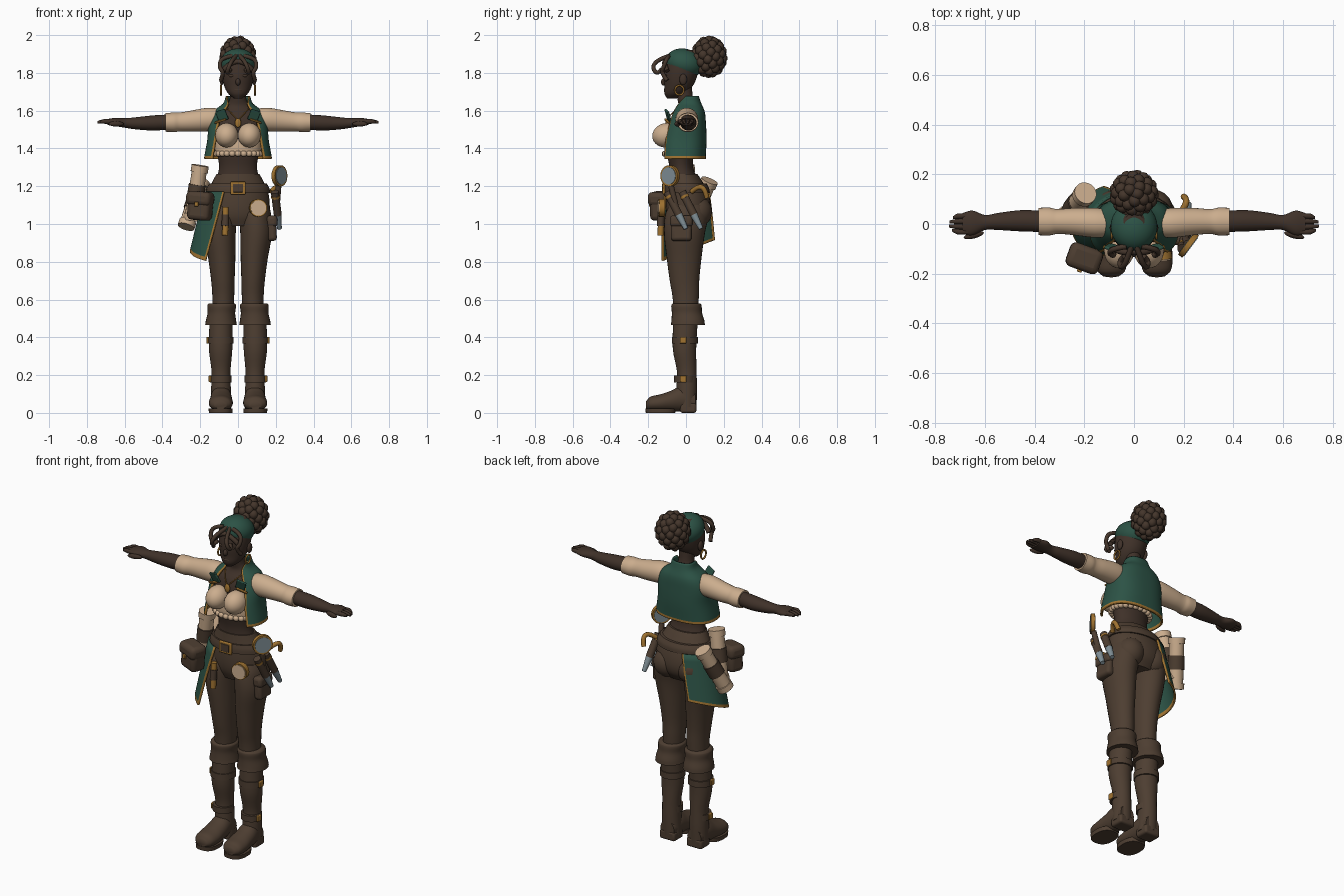
import bpy, bmesh, math
from mathutils import Vector

if "Cube" in bpy.data.objects:
    bpy.data.objects.remove(bpy.data.objects["Cube"])


def material(name, *rgb):
    mat = bpy.data.materials.new(name)
    mat.use_nodes = True
    mat.diffuse_color = (*rgb, 1)
    shader = next(n for n in mat.node_tree.nodes if n.type == 'BSDF_PRINCIPLED')
    shader.inputs["Base Color"].default_value = (*rgb, 1)
    shader.inputs["Roughness"].default_value = .9
    return mat


skin = material("dark skin", .05, .031, .022)
hair = material("dark hair", .058, .036, .024)
leather = material("brown leather", .075, .048, .031)
green = material("green cloth", .025, .085, .06)
cream = material("cream cloth", .6, .42, .27)
gold = material("gold", .35, .17, .03)
steel = material("grey steel", .22, .28, .31)


def finish(obj, name, mat, mirror=False, angle=50):
    obj.name = name
    if not obj.data.materials:
        obj.data.materials.append(mat)
    bpy.ops.object.select_all(action='DESELECT')
    obj.select_set(True)
    bpy.context.view_layer.objects.active = obj
    bpy.ops.object.shade_smooth_by_angle(angle=math.radians(angle))
    if mirror:
        obj.modifiers.new("Mirror", 'MIRROR')
    return obj


def smooth_rings(rings, steps):
    """Hermite interpolation of ring tuples along their first value."""
    rings = [Vector(r) for r in rings]
    last = len(rings) - 1
    slopes = []
    for i in range(last + 1):
        a, b = rings[max(i - 1, 0)], rings[min(i + 1, last)]
        slopes.append((b - a) / (b[0] - a[0]))
    out = []
    for i in range(last):
        p, q = rings[i], rings[i + 1]
        h = q[0] - p[0]
        for k in range(steps):
            u = k / steps
            w = 1 - u
            out.append(p * ((1 + 2 * u) * w * w) + slopes[i] * (h * u * w * w)
                       + q * (u * u * (3 - 2 * u)) - slopes[i + 1] * (h * u * u * w))
    return out + [rings[-1]]


def loft(name, mat, rings, axis='z', power=1, seg=28, mirror=False, trim=None, tilt=None):
    """Rings: position, two centre values, two radii and, when open, an arc in degrees."""
    steps = 4
    is_open = len(rings[0]) > 5
    bm = bmesh.new()
    grid = []
    for ring in smooth_rings(rings, steps):
        t, a, b, ra, rb = ring[:5]
        start, end = (math.radians(d) for d in (ring[5:] if is_open else (0, 360)))
        row = []
        for j in range(seg + is_open):
            th = start + (end - start) * j / seg
            s, c = (math.copysign(abs(f) ** power, f) for f in (math.sin(th), math.cos(th)))
            u, v = a + ra * s, b - rb * c
            co = Vector({'x': (t, u, v), 'y': (u, t, v), 'z': (u, v, t)}[axis])
            if tilt:
                co.z += tilt(co)
            row.append(bm.verts.new(co))
        grid.append(row)
    for i in range(len(grid) - 1):
        for j in range(seg):
            k = (j + 1) % len(grid[i])
            face = bm.faces.new((grid[i][j], grid[i][k], grid[i + 1][k], grid[i + 1][j]))
            if trim and (i < steps or j in (0, seg - 1)):
                face.material_index = 1
    if not is_open:
        bm.faces.new(grid[0])
        bm.faces.new(grid[-1])
    bmesh.ops.recalc_face_normals(bm, faces=bm.faces)
    mesh = bpy.data.meshes.new(name)
    bm.to_mesh(mesh)
    bm.free()
    obj = bpy.data.objects.new(name, mesh)
    bpy.context.collection.objects.link(obj)
    for m in (mat, trim):
        if m:
            mesh.materials.append(m)
    finish(obj, name, mat, mirror)
    if is_open:
        solid = obj.modifiers.new("Thickness", 'SOLIDIFY')
        solid.thickness, solid.offset = .01, 0
    return obj


def ball(name, mat, at, size, rot=(0, 0, 0), mirror=False, seg=20):
    bpy.ops.mesh.primitive_uv_sphere_add(segments=seg, ring_count=seg // 2, radius=1)
    obj = bpy.context.object
    place(obj, at, size, rot)
    return finish(obj, name, mat, mirror, 80)


def place(obj, at, size, rot):
    obj.location, obj.scale, obj.rotation_euler = at, size, rot
    bpy.ops.object.transform_apply(location=True, rotation=True, scale=True)


def box(name, mat, at, size, rot=(0, 0, 0), mirror=False, bevel=.012):
    bpy.ops.mesh.primitive_cube_add(size=1)
    obj = bpy.context.object
    place(obj, at, size, rot)
    mod = obj.modifiers.new("Soft edges", 'BEVEL')
    mod.width, mod.segments = bevel, 3
    return finish(obj, name, mat, mirror)


def rod(name, mat, start, end, radius, tip=None):
    start, end = Vector(start), Vector(end)
    way = end - start
    bpy.ops.mesh.primitive_cone_add(vertices=20, radius1=radius, depth=way.length,
                                    radius2=radius if tip is None else tip)
    obj = bpy.context.object
    place(obj, (start + end) / 2, (1, 1, 1), way.to_track_quat('Z', 'Y').to_euler())
    return finish(obj, name, mat)


def cord(name, mat, points, radius):
    data = bpy.data.curves.new(name, 'CURVE')
    data.dimensions, data.bevel_depth, data.bevel_resolution = '3D', radius, 2
    data.use_fill_caps = True
    line = data.splines.new('NURBS')
    line.points.add(len(points) - 1)
    for p, co in zip(line.points, points):
        p.co = (*co, 1)
    line.order_u, line.use_endpoint_u = 3, True
    data.materials.append(mat)
    obj = bpy.data.objects.new(name, data)
    bpy.context.collection.objects.link(obj)


# Body
loft("torso", skin, [(1.22, 0, -.01, .12, .08), (1.3, 0, -.025, .1, .063), (1.38, 0, -.028, .113, .073),
                     (1.48, 0, -.01, .135, .085), (1.57, 0, 0, .125, .075), (1.62, 0, .008, .07, .05),
                     (1.66, 0, -.003, .044, .042), (1.74, 0, -.015, .046, .045)])
loft("head", skin, [(1.665, 0, -.075, .022, .025), (1.69, 0, -.06, .052, .054), (1.73, 0, -.04, .073, .075),
                    (1.78, 0, -.03, .084, .088), (1.83, 0, -.022, .087, .09), (1.88, 0, -.015, .078, .08),
                    (1.92, 0, 0, .04, .045)])
ball("nose", skin, (0, -.115, 1.752), (.013, .018, .02))
ball("lips", hair, (0, -.107, 1.708), (.024, .01, .009))
ball("eye", hair, (.034, -.106, 1.785), (.016, .008, .008), mirror=True)
ball("ear", skin, (.086, -.015, 1.765), (.012, .02, .03), mirror=True)
loft("forearm", skin, [(.36, .01, 1.54, .042, .04), (.45, .013, 1.535, .043, .04), (.55, .01, 1.533, .034, .031),
                       (.6, .006, 1.535, .03, .025), (.65, .004, 1.54, .05, .022), (.69, .002, 1.54, .042, .016)],
     axis='x', mirror=True)
for k in range(4):
    y = (k - 1.5) * .021
    reach = .75 - abs(k - 1.4) * .013
    loft("finger", skin, [(.66, y, 1.54, .011, .013), (.71, y, 1.543, .011, .012), (reach, y * .8, 1.538, .006, .007)],
         axis='x', seg=10, mirror=True)
ball("thumb", skin, (.645, -.045, 1.53), (.042, .013, .014), (0, 0, -.25), True)

# Hair and head scarf
ball("head_scarf", green, (0, -.01, 1.85), (.094, .1, .078), (-.25, 0, 0), seg=32)
ball("bun_core", hair, (0, .122, 1.885), (.087, .085, .09))
for k in range(60):
    up = 1 - (2 * k + 1) / 60
    turn, flat = k * 2.4, math.sqrt(1 - up * up)
    ball("bun_curl", hair, (.076 * flat * math.cos(turn), .122 + .073 * flat * math.sin(turn), 1.885 + .087 * up),
         (.026, .026, .027), seg=10)
for s in (-1, 1):
    cord("front_curl", hair, [(s * .01, -.09, 1.89), (s * .03, -.15, 1.87), (s * .05, -.18, 1.83),
                              (s * .06, -.15, 1.79), (s * .04, -.13, 1.82)], .011)
    cord("side_curl", hair, [(s * .03, -.09, 1.89), (s * .09, -.1, 1.88), (s * .1, -.12, 1.83),
                             (s * .075, -.13, 1.8), (s * .09, -.1, 1.76)], .011)
    cord("brow_curl", hair, [(0, -.11, 1.86), (s * .04, -.12, 1.86), (s * .08, -.1, 1.81)], .013)
    cord("earring", gold, [(s * .09, -.035 + .024 * math.sin(a), 1.708 + .026 * math.cos(a))
                           for a in (k * math.pi / 6 for k in range(13))], .005)
    cord("necklace", gold, [(s * .055, -.04, 1.61), (s * .03, -.09, 1.58), (0, -.098, 1.55)], .003)
ball("pendant", gold, (0, -.1, 1.535), (.017, .008, .025))

# Blouse and sleeves
loft("blouse_band", cream, [(1.365, 0, -.03, .12, .08), (1.4, 0, -.03, .122, .085), (1.45, 0, -.02, .13, .092)])
ball("blouse_cup", cream, (.06, -.105, 1.47), (.061, .074, .064), (.25, 0, 0), True, 28)
for k in range(24):
    a = k * math.pi / 12
    ball("blouse_frill", cream, (.117 * math.sin(a), -.03 - .083 * math.cos(a), 1.372), (.018, .016, .016), seg=10)
loft("sleeve", cream, [(.1, .003, 1.553, .056, .058), (.16, .005, 1.553, .06, .062), (.25, .01, 1.545, .054, .055),
                       (.31, .01, 1.54, .05, .05), (.34, .01, 1.538, .056, .052), (.385, .01, 1.538, .055, .049)],
     axis='x', mirror=True)

# Vest with gold border
loft("vest", green, [(1.345, 0, -.02, .175, .12, 45, 315), (1.36, 0, -.02, .173, .12, 45, 315),
                     (1.45, 0, -.013, .157, .117, 43, 317), (1.54, 0, .002, .15, .098, 36, 324),
                     (1.595, 0, .012, .125, .082, 30, 330), (1.635, 0, .015, .075, .062, 38, 322),
                     (1.675, 0, .018, .06, .045, 70, 290)], power=.8, seg=56, trim=gold)
box("lapel", green, (.085, -.095, 1.575), (.055, .012, .06), (.35, .3, .3), True, .004)
box("lapel_edge", gold, (.094, -.1, 1.545), (.065, .013, .01), (.35, .3, .3), True, .003)

# Trousers
loft("hips", leather, [(.99, 0, .005, .12, .085), (1.04, 0, .012, .162, .113), (1.1, 0, .012, .168, .12),
                       (1.18, 0, .004, .157, .108), (1.24, 0, -.01, .127, .087), (1.265, 0, -.017, .114, .077)])
ball("seat", leather, (.077, .058, 1.065), (.08, .08, .085), mirror=True)
loft("trouser_leg", leather, [(.52, .08, 0, .056, .064), (.62, .078, -.002, .058, .07), (.7, .08, -.008, .062, .078),
                              (.82, .086, -.01, .072, .092), (.95, .096, -.008, .084, .108),
                              (1.05, .09, .005, .085, .115), (1.1, .085, .012, .08, .1)], mirror=True)

# Boots
loft("boot_cuff", leather, [(.465, .09, .01, .084, .09), (.49, .09, .01, .08, .087), (.53, .088, .005, .073, .08),
                            (.57, .086, .002, .076, .08), (.58, .086, .002, .068, .072)], mirror=True)
loft("boot_shaft", leather, [(.03, .088, .004, .054, .052), (.13, .09, .004, .052, .054), (.22, .09, .004, .05, .052),
                             (.34, .092, -.008, .062, .062), (.5, .09, -.002, .06, .065)], mirror=True)
for height, width in ((.385, .069), (.18, .057)):
    loft("boot_strap", leather, [(height - .018, .092, -.006, width, width), (height + .018, .092, -.006, width, width)],
         mirror=True)
    box("boot_buckle", gold, (.092 + width, -.015, height), (.012, .035, .035), mirror=True, bevel=.004)
loft("boot_foot", leather, [(-.212, .092, .04, .03, .02), (-.19, .092, .048, .055, .037), (-.14, .091, .052, .064, .045),
                            (-.08, .09, .062, .06, .055), (-.02, .089, .075, .055, .068), (.05, .088, .06, .045, .055)],
     axis='y', mirror=True)
loft("boot_sole", leather, [(0, .092, -.135, .062, .078), (.024, .092, -.135, .064, .08)], power=.8, mirror=True)
box("boot_heel", leather, (.088, .012, .027), (.1, .085, .054), mirror=True)

# Belt and hanging cloth
loft("belt", leather, [(1.165, 0, .005, .17, .12), (1.19, 0, .004, .166, .118), (1.215, 0, 0, .152, .109)])
box("buckle", gold, (0, -.117, 1.19), (.08, .014, .068), bevel=.005)
box("buckle_centre", leather, (0, -.122, 1.19), (.055, .012, .044), bevel=.003)
loft("hip_cloth", green, [(.855, -.02, 0, .23, .165, 205, 319), (.872, -.02, 0, .226, .163, 205, 320),
                          (1, -.01, 0, .205, .15, 203, 326), (1.17, 0, .004, .172, .125, 200, 335)],
     seg=44, trim=gold, tilt=lambda co: .38 * co.y * (1.17 - co.z) / .3)

# Right hip: pouch, vial and scrolls
box("belt_pouch", leather, (-.2, -.135, 1.09), (.125, .09, .14), (0, .08, -.35), bevel=.025)
box("pouch_flap", leather, (-.2, -.138, 1.135), (.138, .102, .075), (0, .08, -.35), bevel=.025)
box("pouch_stud", gold, (-.22, -.188, 1.105), (.02, .012, .025), (0, 0, -.35), bevel=.004)
rod("vial", gold, (-.068, -.135, .94), (-.065, -.13, 1.09), .016)
rod("vial_band", leather, (-.068, -.135, .99), (-.066, -.132, 1.05), .019)
for top, end in (((-.2, 0, 1.31), (-.245, .02, 1.02)), ((-.195, .125, 1.23), (-.275, .02, .985))):
    top, end = Vector(top), Vector(end)
    rod("scroll", cream, top, end, .04)
    rod("scroll_top_rim", cream, top, top.lerp(end, .12), .046)
    rod("scroll_end_rim", cream, top.lerp(end, .88), end, .046)
    rod("scroll_strap", leather, top.lerp(end, .35), top.lerp(end, .62), .045)

# Left hip: magnifier, compass, knives and thigh pouch
lens, facing = Vector((.22, -.085, 1.255)), Vector((.8, -.6, 0))
rod("magnifier_rim", gold, lens - facing * .012, lens + facing * .01, .056)
rod("magnifier_glass", steel, lens - facing * .014, lens + facing * .013, .046)
rod("magnifier_handle", leather, (.215, -.08, 1.205), (.205, -.05, 1.08), .015)
rod("compass_rim", gold, (.105, -.115, 1.085), (.108, -.145, 1.085), .047)
rod("compass_face", cream, (.105, -.115, 1.085), (.108, -.15, 1.085), .041)
for y in (-.1, -.02):
    grip, tip = Vector((.195, y, 1.17)), Vector((.22, y + .1, .975))
    rod("knife_sheath", leather, grip, grip.lerp(tip, .62), .021)
    rod("knife_band", gold, grip.lerp(tip, .1), grip.lerp(tip, .16), .023)
    rod("knife_blade", steel, grip.lerp(tip, .62), tip, .02, .012)
cord("hook", gold, [(.175, .03, 1.17), (.2, .06, 1.2), (.215, .1, 1.19), (.2, .11, 1.14)], .013)
box("thigh_pouch", leather, (.178, -.025, .975), (.05, .11, .13), (0, -.06, 0), bevel=.018)
box("thigh_pouch_flap", leather, (.18, -.025, 1.015), (.058, .12, .06), (0, -.06, 0), bevel=.018)
